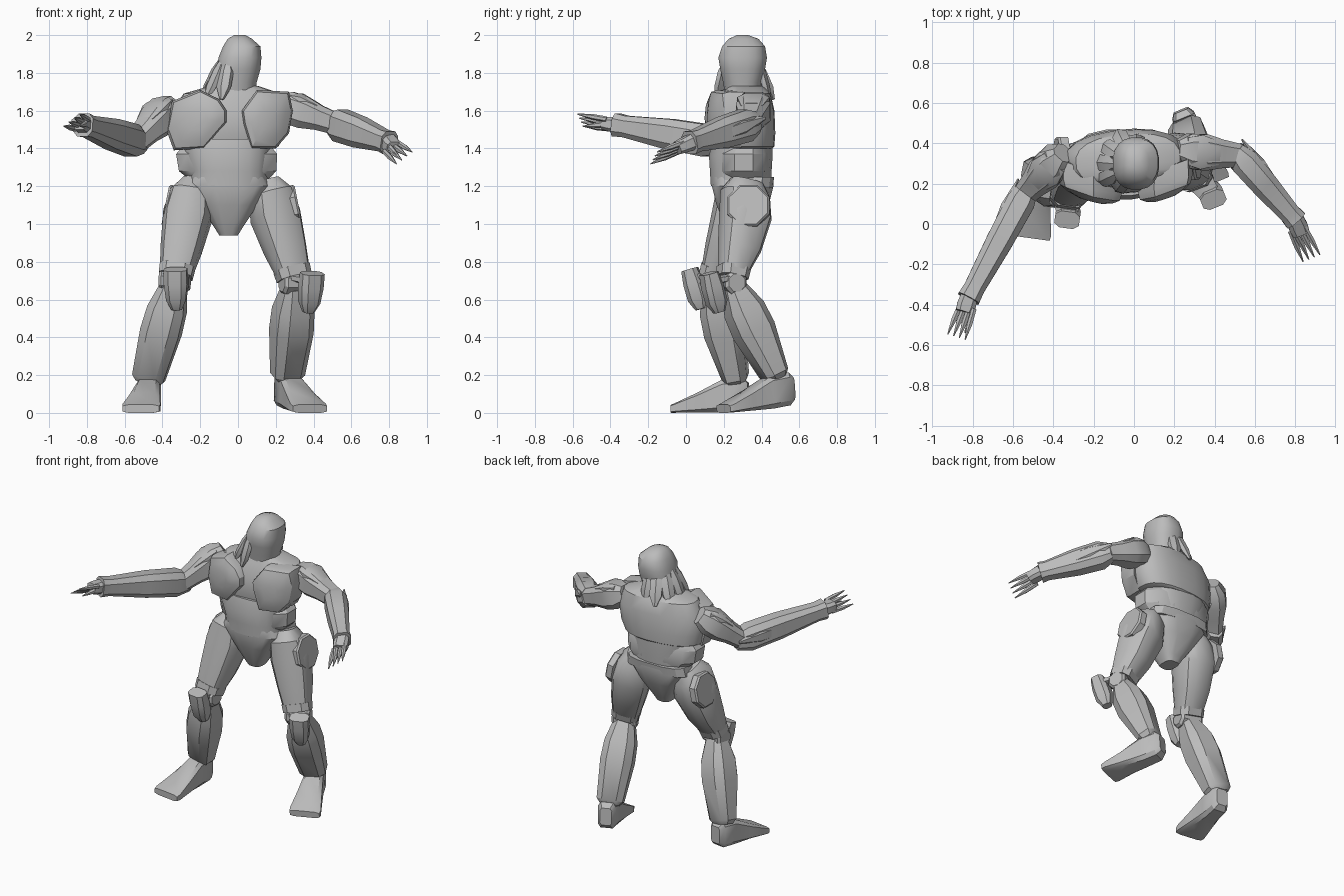
import bpy, bmesh, math
from mathutils import Vector as V

if "Cube" in bpy.data.objects:
    bpy.data.objects.remove(bpy.data.objects["Cube"])

grey = bpy.data.materials.new("armour grey")
grey.use_nodes = True
grey.diffuse_color = (.5, .5, .5, 1)
grey.node_tree.nodes["Principled BSDF"].inputs["Base Color"].default_value = (.5, .5, .5, 1)
UP = V((0, 0, 1))
parts = []


def skin(name, rings):
    """Bridge rings of points and cap both ends."""
    bm = bmesh.new()
    loops = [[bm.verts.new(p) for p in ring] for ring in rings]
    n = len(loops[0])
    for low, high in zip(loops, loops[1:]):
        for i in range(n):
            j = (i + 1) % n
            bm.faces.new((low[i], low[j], high[j], high[i]))
    bm.faces.new(loops[0])
    bm.faces.new(loops[-1])
    bmesh.ops.recalc_face_normals(bm, faces=bm.faces)
    mesh = bpy.data.meshes.new(name)
    bm.to_mesh(mesh)
    bm.free()
    mesh.materials.append(grey)
    ob = bpy.data.objects.new(name, mesh)
    bpy.context.collection.objects.link(ob)
    parts.append(ob)


def section(centre, u, v, sides, power):
    """Rounded-box cross-section spanned by half-axes u and v."""
    ring = []
    for i in range(sides):
        a = math.tau * (i + .5) / sides
        c, s = math.cos(a), math.sin(a)
        ring.append(centre + u * math.copysign(abs(c) ** (2 / power), c)
                    + v * math.copysign(abs(s) ** (2 / power), s))
    return ring


def tube(name, a, b, profile, ref=UP, sides=8, power=3):
    """Sections along a-b; rows are (t, half width, half height, lift)."""
    d = (b - a).normalized()
    side = d.cross(ref).normalized()
    up = side.cross(d)
    skin(name, [section(a.lerp(b, t) + up * sum(lift), side * w, up * h, sides, power)
                for t, w, h, *lift in profile])


def stack(name, rows, yaw=0, sides=20, power=2.4):
    """Horizontal sections; rows are (x, y, z, half width, half depth)."""
    u = V((math.cos(yaw), math.sin(yaw), 0))
    v = V((-u.y, u.x, 0))
    skin(name, [section(V((x, y, z)), u * w, v * d, sides, power) for x, y, z, w, d in rows])


def plate(name, outline, layers):
    """Domed plate from an x-z outline, wrapped round the chest; layers are (scale, y)."""
    pts = [V((x, 0, z)) for x, z in outline]
    mid = sum(pts, V()) / len(pts)
    rings = [[mid.lerp(p, s) + V((0, y, 0)) for p in pts] for s, y in layers]
    for p in sum(rings, []):
        p.y += .8 * (p.x + .05) ** 2
    skin(name, rings)


# Torso
stack("ribcage", [(-.06, .32, 1.4, .24, .135), (-.06, .315, 1.41, .275, .15), (-.05, .31, 1.48, .3, .16),
                  (-.04, .31, 1.6, .31, .155), (-.03, .32, 1.69, .26, .125), (-.02, .31, 1.73, .13, .1)], .08)
stack("abdomen", [(-.05, .29, 1.2, .21, .16), (-.05, .29, 1.28, .21, .165),
                  (-.06, .29, 1.36, .23, .17), (-.06, .3, 1.45, .24, .16)])
stack("waist_band", [(-.05, .31, 1.24, .22, .13), (-.055, .305, 1.28, .265, .145),
                     (-.06, .305, 1.37, .275, .145), (-.06, .31, 1.4, .25, .13)], 0, 12, 2.5)
stack("pelvis", [(-.05, .29, .94, .05, .06), (-.05, .29, .98, .075, .08), (-.05, .3, 1.1, .155, .14),
                 (-.05, .3, 1.2, .225, .165), (-.05, .3, 1.25, .2, .165)], 0, 16, 3)
stack("belt", [(-.05, .36, 1.19, .235, .1), (-.05, .36, 1.25, .22, .11)], 0, 12, 3)
dome = [(.98, .24), (1, .15), (.93, .115), (.7, .1), (.35, .09)]
plate("right_chest_plate", [(-.2, 1.71), (-.1, 1.66), (-.06, 1.6), (-.06, 1.54), (-.18, 1.4),
                            (-.34, 1.39), (-.38, 1.5), (-.35, 1.65)], dome)
plate("left_chest_plate", [(.1, 1.71), (.27, 1.7), (.29, 1.6), (.27, 1.48), (.2, 1.4),
                           (.07, 1.4), (.03, 1.53), (.02, 1.6)], dome)

# Head turned to its left, with locks hanging around the back
stack("head", [(-.03, .3, 1.66, .12, .09), (-.015, .3, 1.75, .115, .105), (.005, .3, 1.82, .115, .12),
               (.01, .3, 1.88, .115, .13), (.02, .305, 1.94, .1, .115), (.01, .305, 1.98, .065, .08),
               (.01, .3, 2, .03, .03)])
for i in range(6):
    a = math.radians(85 + 30 * i)
    out = V((math.cos(a), math.sin(a), 0))
    root = V((0, .29, 1.87)) + out * .09
    tube(f"hair_lock_{i}", root, root + out * (.1 if 0 < i < 5 else .06) - UP * .21,
         [(0, .015, .012), (.3, .045, .025), (.7, .045, .025), (1, .012, .01)], out, 6, 2)


def arm(side, shoulder, elbow, wrist, tip):
    shoulder, elbow, wrist, tip = map(V, (shoulder, elbow, wrist, tip))
    sign = 1 if side == "left" else -1
    tube(side + "_upper_arm", shoulder, elbow,
         [(-.35, .05, .06), (-.1, .09, .09), (.25, .095, .09), (.6, .075, .07), (1, .06, .06)])
    tube(side + "_shoulder_pad", shoulder, elbow,
         [(-.2, .07, .03, .045), (.1, .09, .045, .05), (.5, .06, .03, .045)])
    tube(side + "_forearm", elbow, wrist,
         [(-.08, .05, .06), (.08, .075, .09), (.45, .07, .085), (.9, .055, .06), (1, .06, .065)])
    # Fin sweeping out past the elbow
    along = (wrist - elbow).normalized()
    out = along.cross(UP) * sign
    tube(side + "_elbow_fin", elbow + along * .2 - out * .04, elbow - along * .05 - out * .065 + UP * .02,
         [(0, .03, .05), (.4, .035, .05), (1, .005, .01)], UP, 6, 2)
    # Rolled hand with long pointed fingers
    knuckles = wrist.lerp(tip, .35)
    tube(side + "_palm", wrist, knuckles, [(-.15, .045, .045), (.5, .05, .04), (1, .045, .035)])
    across = (tip - wrist).cross(UP).normalized() - UP * .7
    for k in range(4):
        off = across * (k - 1.5)
        tube(f"{side}_finger_{k}", knuckles + off * .024 - along * .03, tip + off * .03,
             [(0, .014, .015), (.5, .015, .015), (1, .003, .003)], UP, 6, 2)
    start = wrist.lerp(tip, .15) + out * .03
    tube(side + "_thumb", start, start + along * .13 + out * .03 - UP * .03,
         [(0, .015, .018), (.5, .015, .015), (1, .003, .003)], UP, 6, 2)


arm("right", (-.4, .3, 1.58), (-.54, .15, 1.435), (-.82, -.37, 1.525), (-.88, -.56, 1.55))
arm("left", (.29, .36, 1.61), (.52, .34, 1.53), (.8, .02, 1.43), (.88, -.17, 1.35))


def leg(side, hip, knee, ankle, heel, toe, pad, hip_pad):
    hip, knee, ankle, heel, toe, pad, hip_pad = map(V, (hip, knee, ankle, heel, toe, pad, hip_pad))
    front = (toe - heel).normalized()
    across = front.cross(UP).normalized()
    outward = V((1 if side == "left" else -1, 0, .2)).normalized()
    tube(side + "_thigh", hip, knee,
         [(-.05, .06, .09), (.08, .11, .13), (.3, .13, .135, -.02), (.65, .11, .11, -.015),
          (.9, .09, .075)], front, 12, 2.7)
    tube(side + "_thigh_cuff", hip, knee, [(.85, .095, .085), (.95, .092, .08)], front)
    tube(side + "_hip_pad", hip_pad - outward * .05, hip_pad,
         [(0, .12, .12), (.8, .12, .12), (1, .11, .11)], UP, 8, 2)
    tube(side + "_knee_joint", knee - across * .08, knee + across * .08,
         [(0, .05, .05), (.1, .065, .065), (.9, .065, .065), (1, .05, .05)], UP, 8, 2)
    # Knee guard leaning forward, and its strap
    tube(side + "_knee_guard", pad + UP * .1 + front * .01, pad - UP * .11 - front * .05,
         [(0, .065, .045), (.35, .065, .055), (.75, .055, .055), (1, .03, .03)], front)
    tube(side + "_knee_strap", knee + UP * .03, pad + UP * .06, [(0, .075, .02), (1, .05, .025)])
    tube(side + "_shin", knee, ankle,
         [(.04, .07, .06), (.28, .105, .105), (.5, .11, .11), (.95, .09, .07), (1, .065, .05)], front)
    tube(side + "_foot", heel, toe,
         [(0, .04, .06, .1), (.08, .06, .09, .1), (.33, .065, .09, .09), (.65, .085, .055, .055),
          (.94, .105, .027, .027), (1, .1, .022, .022)], UP, 8, 5)


leg("right", (-.24, .3, 1.2), (-.335, .14, .7), (-.48, .27, .16), (-.46, .33, 0), (-.515, -.07, 0),
    (-.33, .03, .66), (-.385, .32, 1.1))
leg("left", (.16, .32, 1.2), (.305, .24, .69), (.26, .48, .18), (.23, .57, .03), (.38, .2, 0),
    (.39, .13, .64), (.32, .33, 1.1))

# Smooth curved areas while keeping panel edges crisp
bpy.ops.object.select_all(action="DESELECT")
for ob in parts:
    ob.select_set(True)
bpy.context.view_layer.objects.active = parts[0]
bpy.ops.object.shade_smooth_by_angle(angle=math.radians(32))
